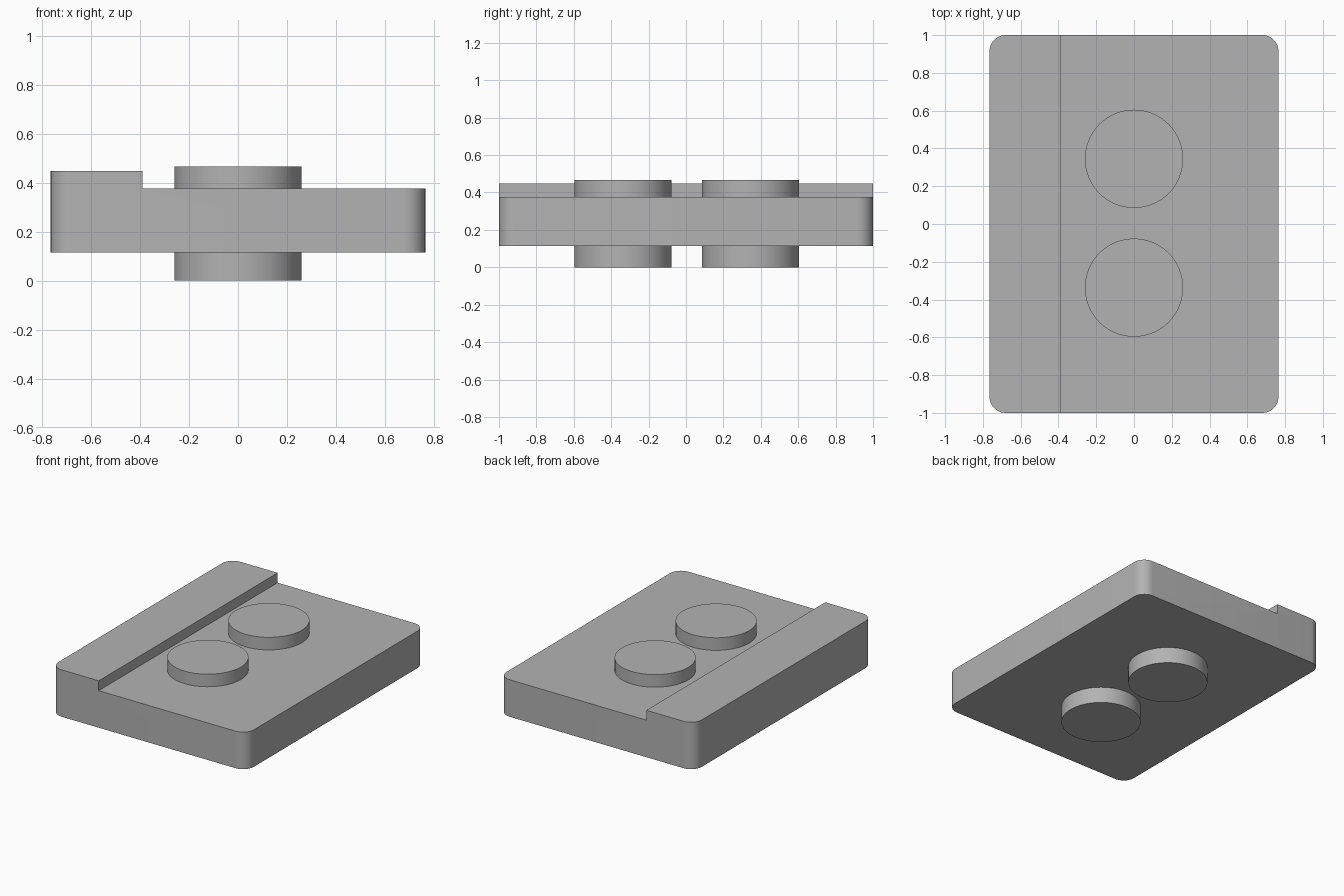
import bpy, bmesh, math

if "Cube" in bpy.data.objects:
    bpy.data.objects.remove(bpy.data.objects["Cube"])

grey = bpy.data.materials.new("plain grey")
grey.diffuse_color = (0.45, 0.45, 0.45, 1)
grey.use_nodes = True
grey.node_tree.nodes["Principled BSDF"].inputs["Base Color"].default_value = grey.diffuse_color


def finish(bm, name):
    bmesh.ops.recalc_face_normals(bm, faces=bm.faces[:])
    mesh = bpy.data.meshes.new(name)
    bm.to_mesh(mesh)
    bm.free()
    mesh.materials.append(grey)
    obj = bpy.data.objects.new(name, mesh)
    bpy.context.collection.objects.link(obj)
    bpy.ops.object.select_all(action='DESELECT')
    obj.select_set(True)
    bpy.context.view_layer.objects.active = obj
    bpy.ops.object.shade_smooth_by_angle(angle=math.radians(30))
    return obj


# Plate: stepped profile drawn along the depth, with rounded upright corners
HALF_X, BOTTOM, DECK, LEDGE, STEP_X = 0.765, 0.115, 0.377, 0.447, -0.39
profile = [(-HALF_X, BOTTOM), (HALF_X, BOTTOM), (HALF_X, DECK),
           (STEP_X, DECK), (STEP_X, LEDGE), (-HALF_X, LEDGE)]
bm = bmesh.new()
face = bm.faces.new([bm.verts.new((x, -1, z)) for x, z in profile])
ext = bmesh.ops.extrude_face_region(bm, geom=[face])
bmesh.ops.translate(bm, vec=(0, 2, 0),
                    verts=[v for v in ext["geom"] if isinstance(v, bmesh.types.BMVert)])
corners = [e for e in bm.edges
           if all(abs(abs(v.co.x) - HALF_X) < 1e-4 for v in e.verts)
           and abs(e.verts[0].co.z - e.verts[1].co.z) > 0.1]
bmesh.ops.bevel(bm, geom=corners, offset=0.085, segments=10, profile=0.5, affect='EDGES')
finish(bm, "stepped_plate")


# Round studs above and below the plate
def stud(name, y, z0, z1):
    bm = bmesh.new()
    bmesh.ops.create_cone(bm, cap_ends=True, segments=64, radius1=0.26, radius2=0.26,
                          depth=z1 - z0)
    bmesh.ops.translate(bm, vec=(0, y, (z0 + z1) / 2), verts=bm.verts[:])
    finish(bm, name)


for side, y in (("front", -0.337), ("back", 0.345)):
    stud(side + "_top_stud", y, DECK, 0.466)
    stud(side + "_bottom_stud", y, 0, BOTTOM)
